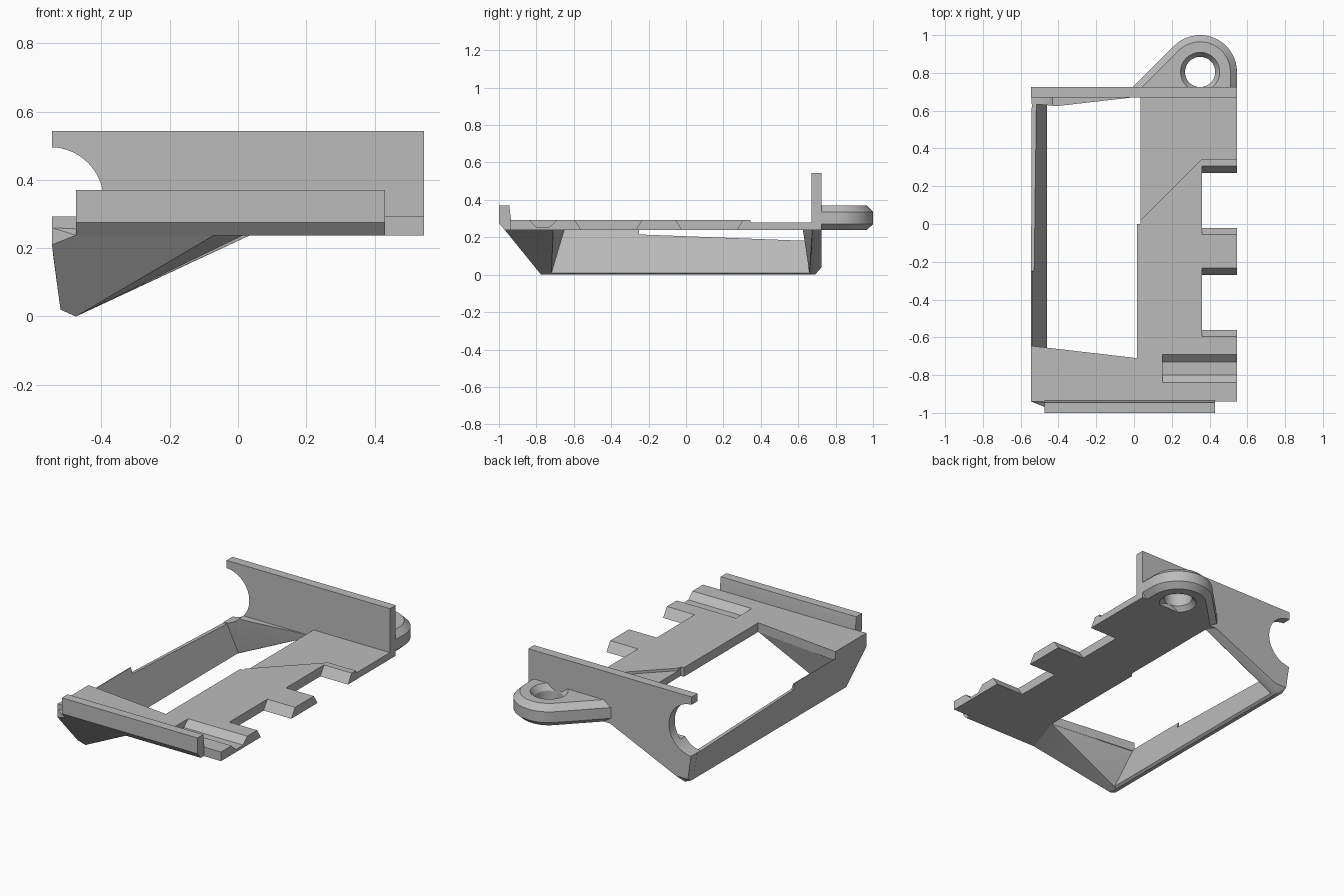
import bpy, bmesh, math
from mathutils import Vector

if "Cube" in bpy.data.objects:
    bpy.data.objects.remove(bpy.data.objects["Cube"])

grey = bpy.data.materials.new("plain grey")
grey.use_nodes = True
colour = (0.5, 0.5, 0.5, 1)
grey.diffuse_color = colour
grey.node_tree.nodes["Principled BSDF"].inputs["Base Color"].default_value = colour

BOTTOM, LOW, TOP = 0.238, 0.278, 0.293


def finish(name, bm):
    bmesh.ops.recalc_face_normals(bm, faces=bm.faces)
    mesh = bpy.data.meshes.new(name)
    bm.to_mesh(mesh)
    bm.free()
    mesh.materials.append(grey)
    ob = bpy.data.objects.new(name, mesh)
    bpy.context.collection.objects.link(ob)
    return ob


def loft(name, rings):
    """Closed solid through rings of matching points."""
    bm = bmesh.new()
    loops = [[bm.verts.new(p) for p in ring] for ring in rings]
    n = len(loops[0])
    for a, b in zip(loops, loops[1:]):
        for i in range(n):
            j = (i + 1) % n
            bm.faces.new((a[i], a[j], b[j], b[i]))
    bm.faces.new(loops[0])
    bm.faces.new(loops[-1])
    return finish(name, bm)


def prism(name, profile, axis, lo, hi):
    """Extrude a flat profile along one axis."""
    def place(p, d):
        v = list(p)
        v.insert("xyz".index(axis), d)
        return v
    return loft(name, [[place(p, d) for p in profile] for d in (lo, hi)])


def hull(name, points):
    bm = bmesh.new()
    for p in points:
        bm.verts.new(p)
    res = bmesh.ops.convex_hull(bm, input=bm.verts)
    loose = set(res["geom_interior"] + res["geom_unused"])
    bmesh.ops.delete(bm, geom=[v for v in loose if isinstance(v, bmesh.types.BMVert)],
                     context='VERTS')
    bmesh.ops.dissolve_limit(bm, angle_limit=0.01, verts=bm.verts, edges=bm.edges)
    return finish(name, bm)


def cut(ob, cutter):
    cutter.hide_render = True
    cutter.hide_viewport = True
    mod = ob.modifiers.new("cut", 'BOOLEAN')
    mod.operation, mod.solver, mod.object = 'DIFFERENCE', 'EXACT', cutter


def circle(cx, cy, r, n=64):
    return [(cx + r * math.cos(2 * math.pi * i / n), cy + r * math.sin(2 * math.pi * i / n))
            for i in range(n)]


parts = []

# Flat deck, L-shaped around the opening
deck = prism("deck", [(-.545, -.94), (.545, -.94), (.545, .69), (.035, .69), (.035, 0),
                      (.015, 0), (.015, -.71), (-.545, -.645)], "z", BOTTOM, TOP)
cut(deck, prism("deck_step_cutter", [(0, -.015), (.36, .345), (.7, .345), (.7, .8), (0, .8)],
                "z", LOW, .4))

# Side notches with sloped ends
for i, (a, b) in enumerate(((-.56, -.27), (-.02, .27))):
    s = .036 / (TOP - BOTTOM)
    z0, z1 = BOTTOM - .02, TOP + .02
    lo, hi = s * (z0 - BOTTOM), s * (z1 - BOTTOM)
    cut(deck, prism(f"notch_cutter_{i}", [(a - lo, z0), (b + lo, z0), (b + hi, z1), (a - hi, z1)],
                    "x", .36, .7))

# Shallow trough across the deck
cut(deck, prism("trough_cutter", [(-.80, .255), (-.73, .255), (-.69, TOP), (-.69, .4),
                                  (-.84, .4), (-.84, TOP)], "x", .15, .7))
parts.append(deck)

# Front lip with sloped underside
parts.append(prism("front_lip", [(-1, .275), (-1, .37), (-.945, .37), (-.935, TOP - .002),
                                 (-.935, BOTTOM), (-.968, BOTTOM)], "x", -.475, .43))

# Solid wedge under the front of the opening
parts.append(hull("front_wedge", [
    (.015, -.71, BOTTOM), (-.07, -.968, BOTTOM), (-.475, -.968, BOTTOM),
    (-.475, -.94, .205), (-.545, -.94, .21), (-.545, -.94, .26), (-.545, -.645, .26),
    (-.545, -.66, .21), (-.52, -.785, .02), (-.475, -.775, 0), (-.475, -.72, 0),
    (-.52, -.72, .02), (-.46, -.72, .01)]))


# Thin side wall, tapered in section
def wall_section(y, top):
    inner = -.46 - (top - .01) / 3
    outer = -.545 + max(0, .21 - top) * .13
    return [(outer, y, top), (inner, y, top), (-.46, y, .01), (-.475, y, 0),
            (-.52, y, .02), (outer, y, min(top - .005, .21))]


parts.append(loft("side_wall_front", [wall_section(-.73, .25), wall_section(-.25, .25)]))
parts.append(loft("side_wall_rear", [wall_section(-.25, .215), wall_section(.67, .18)]))

# Upright back wall and the wedge beneath it, with a round corner cut-out
back_wall = prism("back_wall", [(-.545, BOTTOM), (.545, BOTTOM), (.545, .543), (-.545, .543)],
                  "y", .67, .725)
back_wedge = hull("back_wedge", [
    (.035, .675, BOTTOM), (0, .725, BOTTOM), (-.545, .725, BOTTOM), (-.545, .725, .21),
    (-.52, .725, .04), (-.44, .725, .04), (-.475, .69, 0), (-.52, .69, .02),
    (-.46, .66, .01), (-.475, .665, 0), (-.52, .66, .02),
    (-.545, .63, .21), (-.545, .63, BOTTOM), (-.4, .625, BOTTOM)])
round_cutter = prism("round_cutter", circle(-.55, .34, .156), "y", .5, .9)
for ob in (back_wall, back_wedge):
    cut(ob, round_cutter)
    parts.append(ob)

# Bevelled mounting ear with a countersunk hole
CX, CY, R = .35, .805, .195


def ear_outline(r, z):
    arc = [(CX + r * math.cos(math.radians(a)), CY + r * math.sin(math.radians(a)), z)
           for a in range(0, 136, 5)]
    x, y, _ = arc[-1]
    return [(CX + r, .715, z)] + arc + [(x - (y - .715), .715, z)]


ear = loft("mounting_ear", [ear_outline(R - .035, BOTTOM), ear_outline(R, .27),
                            ear_outline(R, .335), ear_outline(R - .035, .37)])
hole = loft("hole_cutter", [[(x, y, z) for x, y in circle(CX, CY, r)] for r, z in
                            ((.11, .233), (.08, .265), (.08, .335), (.107, .375))])
cut(ear, hole)
cut(ear, prism("ear_trim_cutter", [(-.3, .6), (.8, .6), (.8, .724), (-.3, .724)], "z", .1, .6))
parts.append(ear)

# Soft shading on round surfaces only
bpy.ops.object.select_all(action='DESELECT')
for ob in parts:
    ob.select_set(True)
bpy.context.view_layer.objects.active = deck
bpy.ops.object.shade_smooth_by_angle(angle=math.radians(25))
